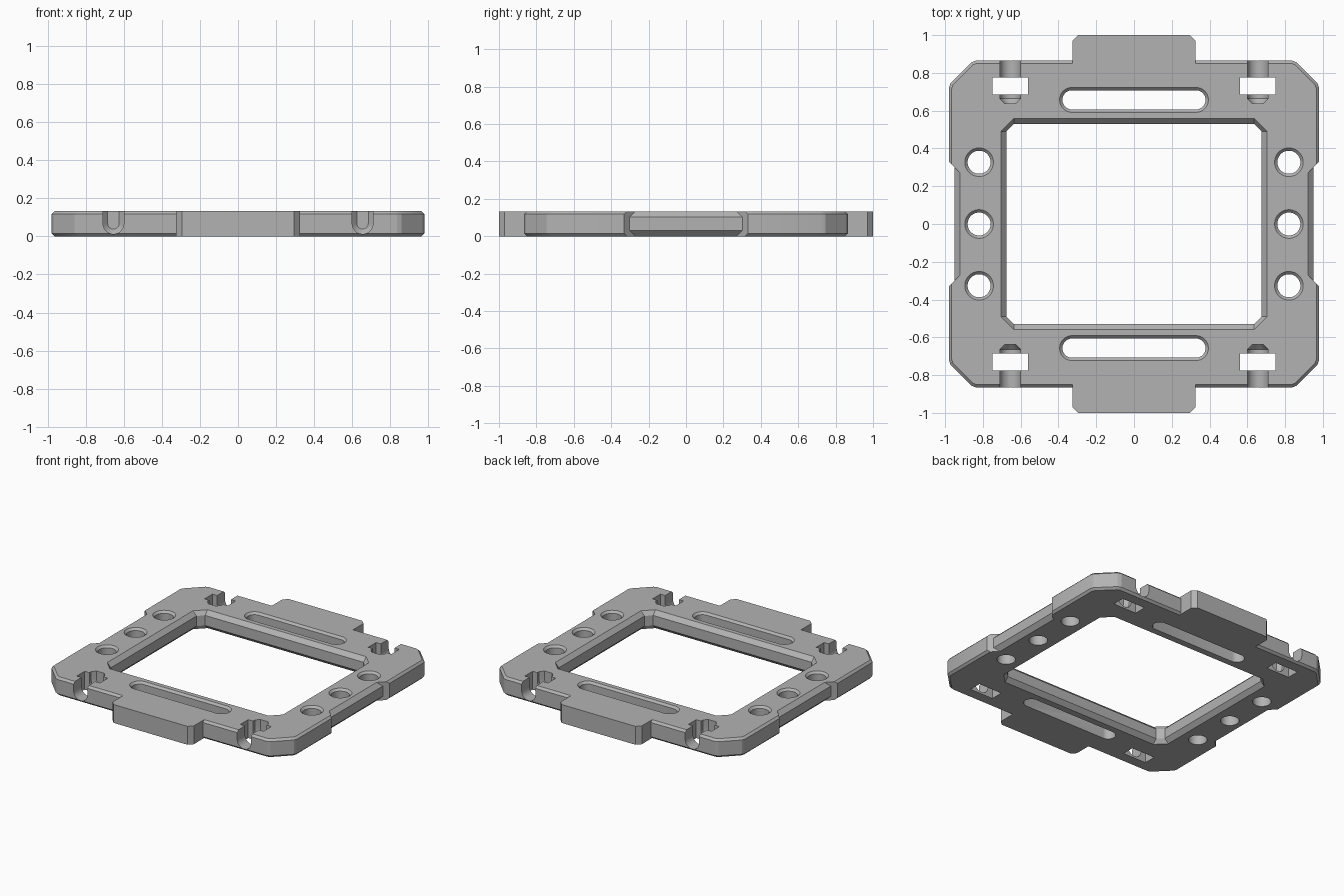
import bpy, bmesh, math
from mathutils import Vector

if "Cube" in bpy.data.objects:
    bpy.data.objects.remove(bpy.data.objects["Cube"])

H = 0.133  # plate thickness

gray = bpy.data.materials.new("gray plastic")
gray.diffuse_color = (0.45, 0.45, 0.45, 1)
gray.use_nodes = True
gray.node_tree.nodes["Principled BSDF"].inputs["Base Color"].default_value = gray.diffuse_color


def loft(name, rings):
    """Solid through a list of equal-length rings of 3D points."""
    bm = bmesh.new()
    loops = [[bm.verts.new(p) for p in ring] for ring in rings]
    n = len(loops[0])
    for a, b in zip(loops, loops[1:]):
        for i in range(n):
            j = (i + 1) % n
            bm.faces.new((a[i], a[j], b[j], b[i]))
    bm.faces.new(loops[0][::-1])
    bm.faces.new(loops[-1])
    bmesh.ops.recalc_face_normals(bm, faces=bm.faces)
    me = bpy.data.meshes.new(name)
    bm.to_mesh(me)
    bm.free()
    me.materials.append(gray)
    ob = bpy.data.objects.new(name, me)
    bpy.context.collection.objects.link(ob)
    return ob


def at(pts, z):
    return [(x, y, z) for x, y in pts]


def inset(pts, d):
    """Mitred inward offset of a counter-clockwise outline."""
    out = []
    for i, p in enumerate(pts):
        p, a, b = Vector(p), Vector(pts[i - 1]), Vector(pts[(i + 1) % len(pts)])
        e, f = (p - a).normalized(), (b - p).normalized()
        n, m = Vector((-e.y, e.x)), Vector((-f.y, f.x))
        out.append(tuple(p + (n + m) * (d / (1 + n.dot(m)))))
    return out


def mirrored(quad):
    """Full outline from the points of its +x +y quarter."""
    rev = quad[::-1]
    return (quad + [(-x, y) for x, y in rev] + [(-x, -y) for x, y in quad]
            + [(x, -y) for x, y in rev])


def stadium(cx, cy, half, r, n=32):
    """Rounded slot outline; a circle when half is zero."""
    pts = []
    for i in range(n):
        a = 2 * math.pi * (i + 0.5) / n
        s = half if math.cos(a) > 0 else -half
        pts.append((cx + s + r * math.cos(a), cy + r * math.sin(a)))
    return pts


# Main plate with clipped corners and chamfered rims
outline = mirrored([(0.98, 0.72), (0.971, 0.745), (0.86, 0.856), (0.835, 0.866)])
c = 0.015
plate = loft("frame_plate", [at(inset(outline, c), 0), at(outline, c),
                             at(outline, H - c), at(inset(outline, c), H)])


def combine(tool, op='DIFFERENCE'):
    mod = plate.modifiers.new("cut", 'BOOLEAN')
    mod.object, mod.operation, mod.solver = tool, op, 'EXACT'
    bpy.context.view_layer.update()
    dg = bpy.context.evaluated_depsgraph_get()
    me = bpy.data.meshes.new_from_object(plate.evaluated_get(dg))
    plate.modifiers.clear()
    plate.data = me
    bpy.data.objects.remove(tool)


# Front and back tabs
for s in (1, -1):
    tab = [(0.325, 0.70 * s), (0.325, 0.97 * s), (0.295, s), (-0.295, s),
           (-0.325, 0.97 * s), (-0.325, 0.70 * s)]
    combine(loft("tab", [at(tab, 0), at(tab, H)]), 'UNION')

# Central opening, chamfered above and below
mid = mirrored([(0.675, 0.49), (0.635, 0.53)])
rim = mirrored([(0.705, 0.49), (0.635, 0.56)])
d = 0.03
combine(loft("opening", [at(rim, -0.001), at(mid, d), at(mid, H - d),
                         at(rim, H + 0.001)]))

# Shallow side recesses with a chamfered floor
for s in (1, -1):
    def recess(x, h):
        return [(s * x, -h), (s * 1.1, -h - 1.1 + x), (s * 1.1, h + 1.1 - x), (s * x, h)]
    combine(loft("side_recess", [
        at(recess(0.919, 0.27), -0.001), at(recess(0.95, 0.301), d),
        at(recess(0.95, 0.301), H - d), at(recess(0.919, 0.27), H + 0.001)]))


# Countersunk long slots and round holes
def countersunk(cx, cy, half, r):
    k = 0.015
    wall = stadium(cx, cy, half, r)
    combine(loft("hole", [at(wall, -0.05), at(wall, H - k),
                          at(stadium(cx, cy, half, r + k), H),
                          at(stadium(cx, cy, half, r + k), H + 0.05)]))


for s in (1, -1):
    countersunk(0, 0.657 * s, 0.328, 0.051)
    for y in (-0.327, 0, 0.327):
        countersunk(0.82 * s, y, 0, 0.061)


# Screw channels with a nut pocket through the plate
def channel(cx, y, r):
    pts = [(cx + r * math.cos(math.pi + math.pi * i / 12), y,
            0.068 + r * math.sin(math.pi + math.pi * i / 12)) for i in range(13)]
    return pts + [(cx + r, y, 0.3), (cx - r, y, 0.3)]


for sx in (1, -1):
    for sy in (1, -1):
        cx = 0.655 * sx
        combine(loft("channel", [channel(cx, 1.0 * sy, 0.055),
                                 channel(cx, 0.665 * sy, 0.055),
                                 channel(cx, 0.638 * sy, 0.03)]))
        box = [(cx + a * 0.093, sy * 0.731 + b * 0.045)
               for a, b in ((-1, -1), (1, -1), (1, 1), (-1, 1))]
        combine(loft("nut_pocket", [at(box, -0.1), at(box, 0.3)]))

# Smooth the round walls, keep the hard edges
bpy.context.view_layer.objects.active = plate
plate.select_set(True)
bpy.ops.object.shade_smooth_by_angle(angle=math.radians(20))
